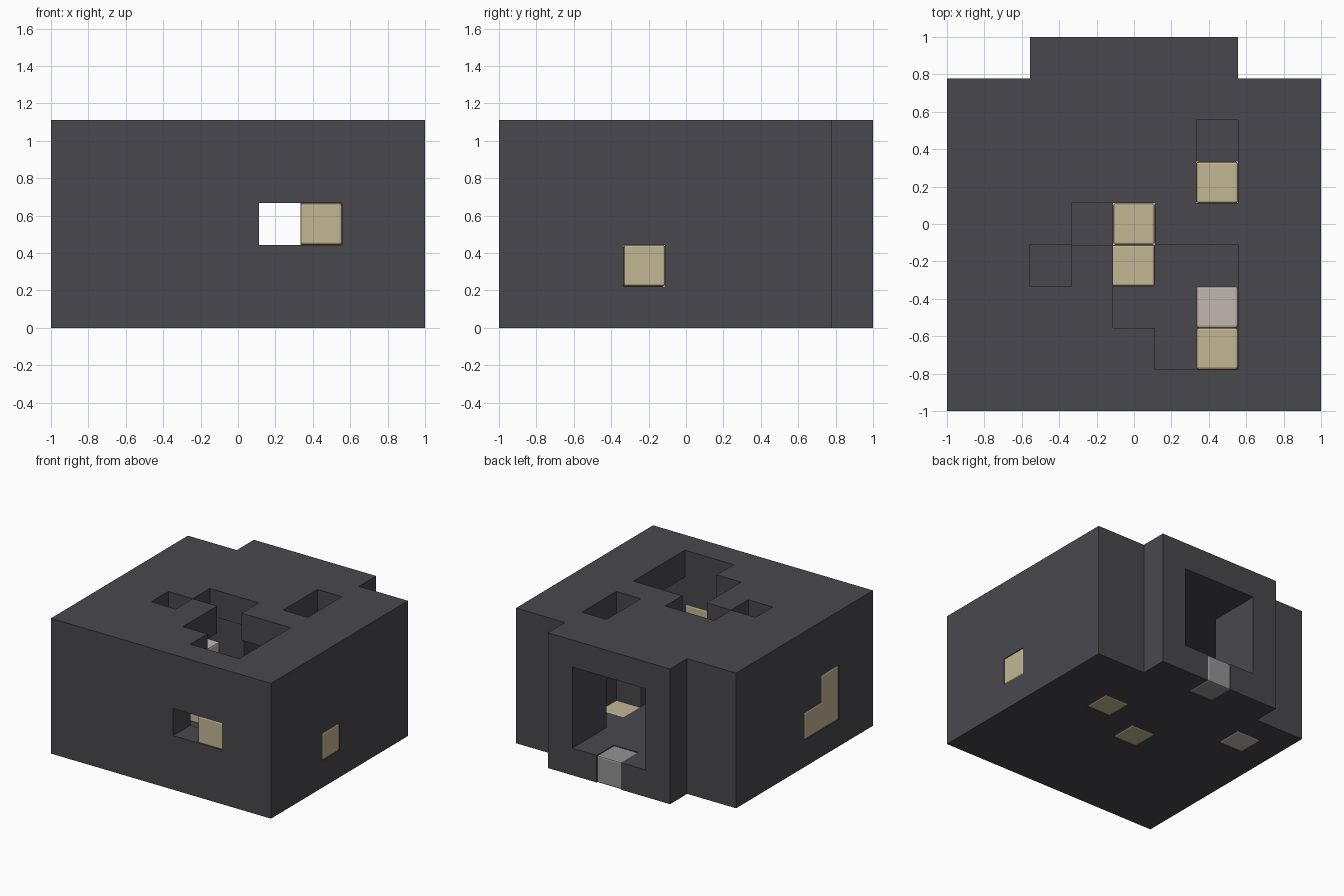
import bpy, bmesh
from itertools import product
from mathutils import Vector

cube = bpy.data.objects.get("Cube")
if cube:
    bpy.data.objects.remove(cube)

U = 2 / 9  # one building block


def material(name, rgb):
    m = bpy.data.materials.new(name)
    m.use_nodes = True
    m.diffuse_color = (*rgb, 1)
    m.node_tree.nodes["Principled BSDF"].inputs["Base Color"].default_value = (*rgb, 1)
    return m


charcoal = material("charcoal", (0.066, 0.064, 0.073))
tan = material("tan", (0.54, 0.475, 0.295))
pink = material("pale_pink_grey", (0.53, 0.47, 0.43))
grey = material("mid_grey", (0.29, 0.29, 0.29))


def box(i, j, k):
    """Set of cells covered by inclusive index ranges."""
    return set(product(*(range(a, b + 1) for a, b in (i, j, k))))


def build(name, cells, mat, bevel=0):
    """Skin a set of grid cells with the faces that border empty space."""
    bm = bmesh.new()
    for cell in sorted(cells):
        c = Vector(cell)
        for axis in range(3):
            for side in (0, 1):
                step = Vector((0, 0, 0))
                step[axis] = 2 * side - 1
                if tuple(int(v) for v in c + step) in cells:
                    continue
                corners = []
                for a, b in ((0, 0), (1, 0), (1, 1), (0, 1)):
                    p = c.copy()
                    p[axis] += side
                    p[(axis + 1) % 3] += a
                    p[(axis + 2) % 3] += b
                    corners.append(bm.verts.new((p.x * U - 1, p.y * U - 1, p.z * U)))
                bm.faces.new(corners if side else corners[::-1])
    bmesh.ops.remove_doubles(bm, verts=bm.verts, dist=U / 100)
    mesh = bpy.data.meshes.new(name)
    bm.to_mesh(mesh)
    bm.free()
    mesh.materials.append(mat)
    obj = bpy.data.objects.new(name, mesh)
    bpy.context.collection.objects.link(obj)
    if bevel:
        mod = obj.modifiers.new("soft_edges", "BEVEL")
        mod.width = bevel
        mod.segments = 2
        mod.limit_method = "ANGLE"
    return obj


# Coloured blocks set into the shell or standing in the room
blocks = {
    "front_window_block": ({(6, 0, 2)}, tan),
    "left_wall_block": ({(8, 3, 1)}, tan),
    "right_wall_blocks": ({(0, 3, 1), (0, 2, 1), (0, 2, 2)}, tan),
    "floor_block_side": ({(6, 5, 0)}, tan),
    "floor_block_middle": ({(4, 4, 0)}, tan),
    "corner_pillar": (box((1, 1), (6, 6), (0, 1)), pink),
    "door_step": ({(4, 8, 0)}, grey),
    "bench": ({(3, 3, 1), (4, 3, 1)}, tan),
    "table_front": ({(6, 1, 1)}, tan),
    "table_back": ({(6, 2, 1)}, pink),
}

# Shell: hollow room, porch, door, window and broken roof
shell = box((0, 8), (0, 7), (0, 4)) | box((2, 6), (8, 8), (0, 4))
shell -= box((1, 7), (1, 6), (1, 3))
shell -= box((3, 5), (7, 8), (1, 3))
shell -= {(5, 0, 2)}
shell -= box((5, 6), (1, 3), (4, 4)) | box((4, 4), (2, 4), (4, 4))
shell -= box((6, 6), (5, 6), (4, 4)) | {(2, 3, 4), (3, 4, 4)}

# Dark blocks around the side floor block
shell |= {(6, 4, 1), (7, 5, 1)}

for name, (cells, mat) in blocks.items():
    shell -= cells
    build(name, cells, mat, bevel=0.012)
build("building_shell", shell, charcoal)
